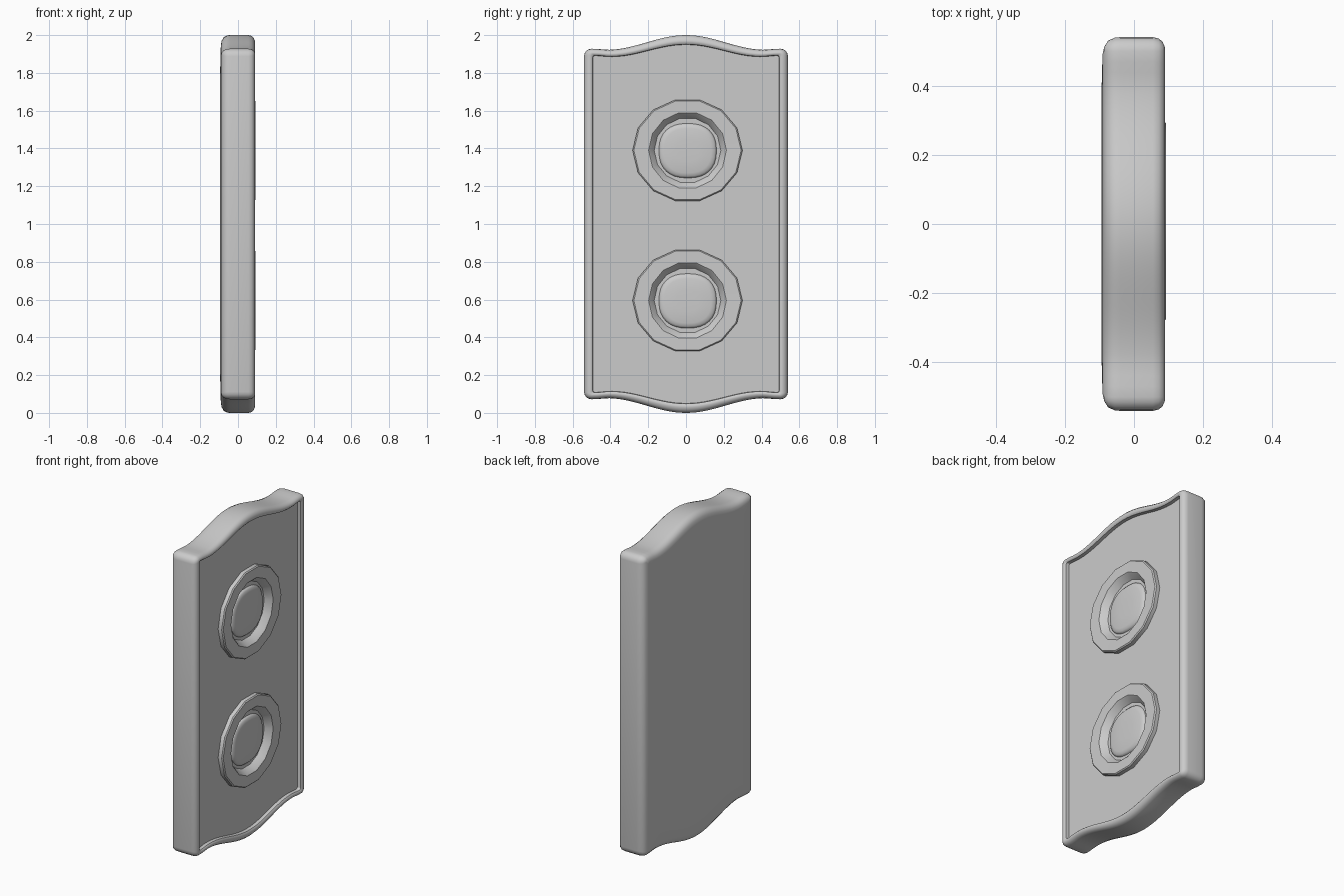
import bpy, bmesh
from math import sin, cos, pi, radians, copysign

if "Cube" in bpy.data.objects:
    bpy.data.objects.remove(bpy.data.objects["Cube"])


def make(name, rings):
    """Loft a stack of equal-length closed rings and cap both ends."""
    bm = bmesh.new()
    loops = [[bm.verts.new(p) for p in ring] for ring in rings]
    n = len(loops[0])
    for a, b in zip(loops, loops[1:]):
        for i in range(n):
            j = (i + 1) % n
            bm.faces.new((a[i], a[j], b[j], b[i]))
    bm.faces.new(loops[0][::-1])
    bm.faces.new(loops[-1])
    bmesh.ops.recalc_face_normals(bm, faces=bm.faces)
    mesh = bpy.data.meshes.new(name)
    bm.to_mesh(mesh)
    bm.free()
    ob = bpy.data.objects.new(name, mesh)
    bpy.context.collection.objects.link(ob)
    return ob


def smooth(ob, angle):
    bpy.ops.object.select_all(action='DESELECT')
    ob.select_set(True)
    bpy.context.view_layer.objects.active = ob
    bpy.ops.object.shade_smooth_by_angle(angle=radians(angle))


def crown(y):
    """Half height of the wavy top edge above the middle."""
    y = abs(y)
    if y < 0.42:
        return 0.961 + 0.039 * cos(pi * y / 0.42)
    return 0.922 + 0.006 * sin(pi / 2 * min(1, (y - 0.42) / 0.08))


def outline(x, inset):
    """Plate outline at depth x, shrunk by inset."""
    w = 0.54 - inset
    r = max(0.04 - inset, 0.012)
    e = w - r
    drop = lambda y: inset * (0.75 + 0.3 * cos(min(abs(y) / 0.42, 1) * pi / 2))
    top = [(e - 2 * e * i / 32, 0) for i in range(33)]
    top = [(y, crown(y) - drop(y)) for y, _ in top]
    zc = top[0][1] - r
    right = [(e + r * cos(a), zc + r * sin(a)) for a in (0, pi / 8, pi / 4, pi * 3 / 8)]
    left = [(-y, z) for y, z in right[::-1]]
    half = right + top + left
    full = half + [(-y, -z) for y, z in half]
    return [(x, y, 1 + z) for y, z in full]


def disc(name, profile, cy, cz, n, power=2.0):
    """Turned part facing +x; profile is (x, y radius, z radius)."""
    def s(v):
        return copysign(abs(v) ** (2 / power), v)
    return make(name, [[(x, cy + ry * s(cos(2 * pi * i / n)), cz + rz * s(sin(2 * pi * i / n)))
                        for i in range(n)] for x, ry, rz in profile])


# Plate: rounded edges, raised rim and recessed front panel
plate = make("plate", [outline(x, d) for x, d in (
    (-0.094, 0.16), (-0.091, 0.05), (-0.086, 0.028), (-0.075, 0.01), (-0.055, 0.001),
    (-0.04, 0), (0.055, 0), (0.072, 0.004), (0.083, 0.014), (0.089, 0.028),
    (0.088, 0.038), (0.082, 0.046), (0.062, 0.048))])

centres = (1.39, 0.595)

# Round pockets behind the sockets
for cz in centres:
    cutter = disc("pocket_cutter", [(0.03, 0.235, 0.225), (0.2, 0.235, 0.225)], 0.008, cz, 28)
    cutter.hide_render = True
    mod = plate.modifiers.new("pocket", 'BOOLEAN')
    mod.operation, mod.solver, mod.object = 'DIFFERENCE', 'EXACT', cutter
    bpy.context.view_layer.objects.active = plate
    bpy.ops.object.modifier_apply(modifier=mod.name)
    bpy.data.objects.remove(cutter)
smooth(plate, 40)

for label, cz in zip(("upper", "lower"), centres):
    # Raised ring with a dished middle
    ring = disc(label + "_socket_ring", [
        (0.05, 0.291, 0.274), (0.086, 0.291, 0.274), (0.092, 0.284, 0.268),
        (0.091, 0.206, 0.204), (0.086, 0.2, 0.198), (0.037, 0.168, 0.165)], 0.008, cz, 14)
    smooth(ring, 35)
    # Soft-edged centre button
    button = disc(label + "_button", [
        (0.034, 0.154, 0.146), (0.055, 0.152, 0.144), (0.063, 0.143, 0.135),
        (0.067, 0.125, 0.118), (0.07, 0.06, 0.058)], 0.009, cz - 0.002, 32, 2.4)
    smooth(button, 50)
